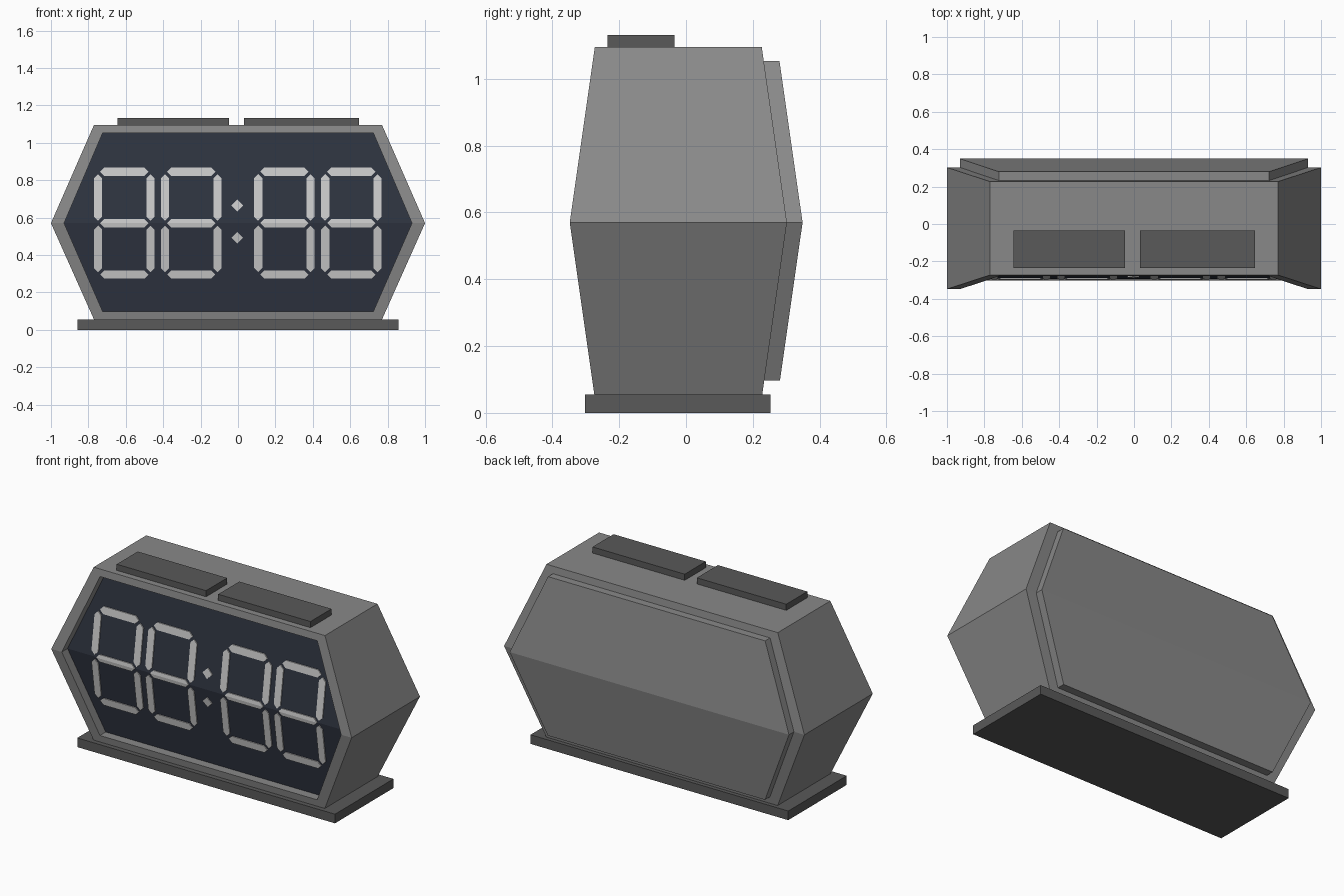
import bpy, bmesh

if "Cube" in bpy.data.objects:
    bpy.data.objects.remove(bpy.data.objects["Cube"])

MID = 0.57          # height of the waist crease
SLOPE = 0.143       # how far the faces lean back per unit of height
FRONT, BACK = -0.348, 0.302


def material(name, r, g, b):
    m = bpy.data.materials.new(name)
    m.diffuse_color = (r, g, b, 1)
    m.use_nodes = True
    m.node_tree.nodes["Principled BSDF"].inputs["Base Color"].default_value = m.diffuse_color
    return m


CASE = material("case_grey", 0.25, 0.25, 0.25)
DARK = material("dark_grey", 0.1, 0.1, 0.1)
GLASS = material("screen_blue", 0.028, 0.034, 0.052)
LIGHT = material("segment_grey", 0.6, 0.6, 0.6)


def finish(name, bm, mat):
    bmesh.ops.recalc_face_normals(bm, faces=bm.faces)
    me = bpy.data.meshes.new(name)
    bm.to_mesh(me)
    bm.free()
    me.materials.append(mat)
    ob = bpy.data.objects.new(name, me)
    bpy.context.collection.objects.link(ob)
    return ob


def lean(y, z, side):
    # side -1 = front, +1 = back; both get thinner away from the waist
    return y - side * SLOPE * abs(z - MID)


def hexagon(hx, tx, top, bot):
    return [(hx, MID), (tx, top), (-tx, top), (-hx, MID), (-tx, bot), (tx, bot)]


OUTER = hexagon(1.0, 0.77, 1.095, 0.055)
INNER = hexagon(0.93, 0.723, 1.053, 0.097)


def loft(name, rings, mat, caps=(True, True)):
    """rings: (profile, y, side); neighbouring rings are bridged."""
    bm = bmesh.new()
    loops = [[bm.verts.new((x, lean(y, z, s), z)) for x, z in prof]
             for prof, y, s in rings]
    for a, b in zip(loops, loops[1:]):
        for i in range(6):
            j = (i + 1) % 6
            bm.faces.new((a[i], a[j], b[j], b[i]))
    for loop, cap in zip((loops[0], loops[-1]), caps):
        if cap:
            bm.faces.new(loop[:4])
            bm.faces.new((loop[0], *loop[3:]))
    return finish(name, bm, mat)


def box(name, x0, x1, y0, y1, z0, z1, mat):
    bm = bmesh.new()
    bmesh.ops.create_cube(bm, size=1)
    for v in bm.verts:
        v.co = ((x0 + x1) / 2 + v.co.x * (x1 - x0),
                (y0 + y1) / 2 + v.co.y * (y1 - y0),
                (z0 + z1) / 2 + v.co.z * (z1 - z0))
    return finish(name, bm, mat)


# Case with a recessed front opening, the screen closing it, and the back cover
RECESS = FRONT + 0.055
loft("case", [(OUTER, BACK, 1), (OUTER, FRONT, -1), (INNER, FRONT, -1),
              (INNER, RECESS, -1)], CASE, caps=(True, False))
bm = bmesh.new()
vs = [bm.verts.new((x, lean(RECESS, z, -1), z)) for x, z in INNER]
bm.faces.new(vs[:4])
bm.faces.new((vs[0], *vs[3:]))
screen = finish("screen", bm, GLASS)
if screen.data.polygons[0].normal.y > 0:
    screen.data.flip_normals()
loft("back_cover", [(INNER, BACK, 1), (INNER, BACK + 0.047, 1)], CASE)

# Base and the two top buttons
box("base", -0.858, 0.858, -0.303, 0.253, 0, 0.055, DARK)
box("left_button", -0.643, -0.048, -0.235, -0.035, 1.09, 1.132, DARK)
box("right_button", 0.033, 0.647, -0.235, -0.035, 1.09, 1.132, DARK)


def flat_shapes(name, shapes):
    """Thin raised shapes that follow the creased screen."""
    bm = bmesh.new()
    for pts in shapes:
        f = bm.faces.new([bm.verts.new((x, 0, z)) for x, z in pts])
        ext = bmesh.ops.extrude_face_region(bm, geom=[f])
        for v in ext["geom"]:
            if isinstance(v, bmesh.types.BMVert):
                v.co.y = -0.006
    bmesh.ops.bisect_plane(bm, geom=bm.verts[:] + bm.edges[:] + bm.faces[:],
                           plane_co=(0, 0, MID), plane_no=(0, 0, 1))
    for v in bm.verts:
        v.co.y = lean(RECESS + v.co.y, v.co.z, -1)
    return finish(name, bm, LIGHT)


H = 0.022           # half width of a segment


def bar(a, b, c, upright=False):
    pts = [(a, c), (a + H, c + H), (b - H, c + H),
           (b, c), (b - H, c - H), (a + H, c - H)]
    return [(v, u) for u, v in pts] if upright else pts


# Four seven-segment digits
for n, x in enumerate((-0.77, -0.412, 0.086, 0.444), 1):
    w = 0.324
    segs = [bar(x + 0.033, x + w - 0.033, z) for z in (0.845, 0.57, 0.295)]
    for cx in (x + H, x + w - H):
        segs += [bar(z, z + 0.249, cx, True) for z in (0.308, 0.583)]
    flat_shapes(f"digit_{n}", segs)

# Colon made of two diamonds
flat_shapes("colon", [[(-0.004 + dx, z + dz) for dx, dz in
                       ((0.032, 0), (0, 0.032), (-0.032, 0), (0, -0.032))]
                      for z in (0.664, 0.492)])
